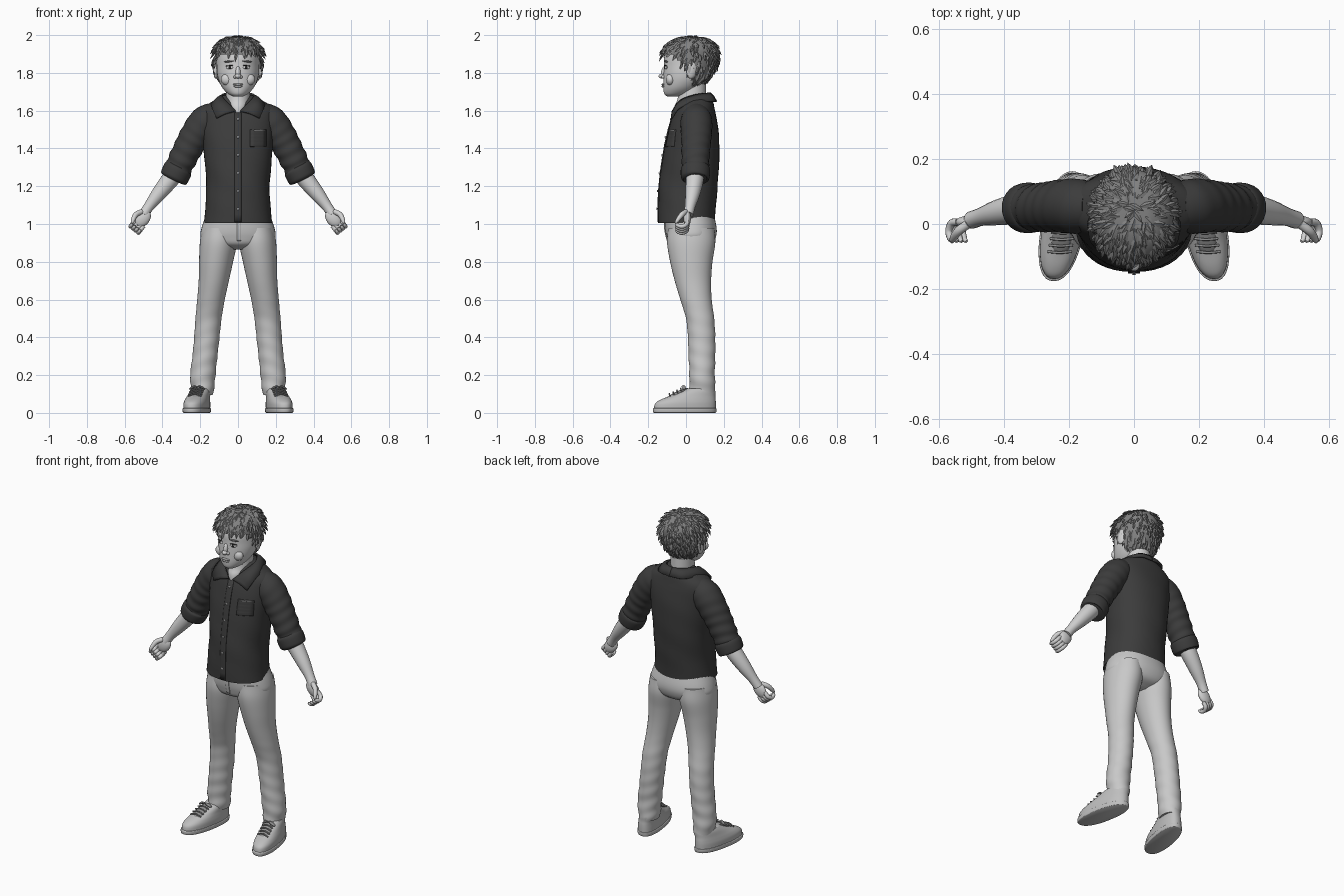
import bpy, bmesh, math, random
from mathutils import Vector, Matrix, Euler

random.seed(4)
if "Cube" in bpy.data.objects:
    bpy.data.objects.remove(bpy.data.objects["Cube"])


def material(name, value):
    mat = bpy.data.materials.new(name)
    mat.use_nodes = True
    mat.diffuse_color = (value, value, value, 1)
    node = next(n for n in mat.node_tree.nodes if n.type == "BSDF_PRINCIPLED")
    node.inputs["Base Color"].default_value = mat.diffuse_color
    node.inputs["Roughness"].default_value = 0.8
    return mat


SKIN = material("pale skin", 0.64)
LIP = material("lip grey", 0.46)
HAIR = material("hair grey", 0.22)
SHIRT = material("dark shirt", 0.045)
PANTS = material("light trousers", 0.58)
SHOE = material("shoe grey", 0.52)
LACE = material("lace grey", 0.28)
WHITE = material("eye white", 0.75)
DARK = material("dark eye", 0.02)


def finish(name, bm, mat, angle=50):
    bmesh.ops.recalc_face_normals(bm, faces=bm.faces)
    mesh = bpy.data.meshes.new(name)
    bm.to_mesh(mesh)
    bm.free()
    mesh.materials.append(mat)
    for poly in mesh.polygons:
        poly.use_smooth = True
    mesh.set_sharp_from_angle(angle=math.radians(angle))
    ob = bpy.data.objects.new(name, mesh)
    bpy.context.collection.objects.link(ob)
    return ob


def spline(rows, steps):
    """Smooth curve through rows of numbers."""
    p = [Vector(r) for r in rows]
    p = [p[0] * 2 - p[1]] + p + [p[-1] * 2 - p[-2]]
    out = []
    for a, b, c, d in zip(p, p[1:], p[2:], p[3:]):
        for i in range(steps):
            t = i / steps
            out.append((b * 2 + (c - a) * t + (a * 2 - b * 5 + c * 4 - d) * t * t
                        + (b * 3 - a - c * 3 + d) * t ** 3) / 2)
    return out + [p[-2]]


def loft(bm, rings):
    loops = [[bm.verts.new(v) for v in ring] for ring in rings]
    for lo, hi in zip(loops, loops[1:]):
        for k in range(len(lo)):
            bm.faces.new((lo[k - 1], lo[k], hi[k], hi[k - 1]))
    bm.faces.new(loops[0])
    bm.faces.new(loops[-1])


def power(v, p):
    return math.copysign(abs(v) ** (2 / p), v)


def stack_mesh(rows, p=2.0, fold=None, shear=0.0, steps=5, seg=40, grow=0.0):
    """Level rings; each row is height, centre x, half width, front y, back y."""
    rings = []
    for z, xc, hw, yf, yb in spline(rows, steps):
        ring = []
        for k in range(seg):
            a = math.tau * k / seg
            g = 1 + (fold(z, a) if fold else 0)
            y = (yf + yb) / 2 + ((yb - yf) / 2 + grow) * power(math.sin(a), p) * g
            x = xc + (hw + grow) * power(math.cos(a), p) * g - shear * y
            ring.append((x, y, z + grow))
        rings.append(ring)
    bm = bmesh.new()
    loft(bm, rings)
    return bm


def stack(name, rows, mat, **options):
    return finish(name, stack_mesh(rows, **options), mat)


def tube(name, rows, mat, ref=(0, 1, 0), fold=None, steps=5, seg=20):
    """Round limb along a path; each row is x, y, z, radius."""
    path = spline(rows, steps)
    rings = []
    for i, row in enumerate(path):
        ahead, behind = path[min(i + 1, len(path) - 1)], path[max(i - 1, 0)]
        along = (ahead.xyz - behind.xyz).normalized()
        side = along.cross(Vector(ref)).normalized()
        up = side.cross(along)
        ring = []
        for k in range(seg):
            a = math.tau * k / seg
            r = row[3] * (1 + (fold(i / len(path), a) if fold else 0))
            ring.append(row.xyz + side * r * math.cos(a) + up * r * math.sin(a))
        rings.append(ring)
    bm = bmesh.new()
    loft(bm, rings)
    return finish(name, bm, mat)


def ball(name, loc, size, mat, rot=(0, 0, 0), seg=20):
    place = Matrix.Translation(loc) @ Euler(rot).to_matrix().to_4x4() @ Matrix.Diagonal((*size, 1))
    bm = bmesh.new()
    bmesh.ops.create_uvsphere(bm, u_segments=seg, v_segments=seg // 2, radius=1, matrix=place)
    return finish(name, bm, mat)


def front_y(rows, x, z, p):
    _, xc, hw, yf, yb = min(spline(rows, 12), key=lambda r: abs(r[0] - z))
    reach = max(0, 1 - abs((x - xc) / hw) ** p) ** (1 / p)
    return (yf + yb) / 2 - (yb - yf) / 2 * reach


def patch(name, rows, x0, x1, z0, z1, mat, p=2.0, off=0.004, n=14):
    """Thin plate that follows the front of a stack."""
    bm = bmesh.new()
    grid = []
    for j in range(n + 1):
        z = z0 + (z1 - z0) * j / n
        xs = [x0 + (x1 - x0) * i / 4 for i in range(5)]
        grid.append([bm.verts.new((x, front_y(rows, x, z, p) - off, z)) for x in xs])
    for lo, hi in zip(grid, grid[1:]):
        for i in range(4):
            bm.faces.new((lo[i], lo[i + 1], hi[i + 1], hi[i]))
    ob = finish(name, bm, mat)
    ob.modifiers.new("thickness", "SOLIDIFY").thickness = 0.006
    return ob


# Shirt body, placket, buttons and pocket
torso = [(1.005, 0, 0.18, -0.148, 0.152), (1.1, 0, 0.172, -0.147, 0.158), (1.2, 0, 0.168, -0.142, 0.168),
         (1.32, 0, 0.176, -0.128, 0.175), (1.45, 0, 0.188, -0.105, 0.175), (1.55, 0, 0.196, -0.078, 0.165),
         (1.61, 0, 0.19, -0.054, 0.152), (1.65, 0, 0.135, -0.03, 0.142), (1.68, 0, 0.08, 0.0, 0.125)]
stack("shirt_body", torso, SHIRT, p=2.2,
      fold=lambda z, a: 0.012 * math.sin(3 * a + 28 * z) * math.sin(9 * z))
patch("button_placket", torso, -0.018, 0.018, 1.01, 1.59, SHIRT, p=2.2)
patch("chest_pocket", torso, 0.065, 0.15, 1.41, 1.5, SHIRT, p=2.2)
patch("pocket_slit", torso, 0.085, 0.14, 1.493, 1.499, LACE, p=2.2, off=0.008)
for i in range(6):
    z = 1.08 + i * 0.095
    ball(f"shirt_button_{i}", (0, front_y(torso, 0, z, 2.2) - 0.007, z), (0.007, 0.003, 0.007), LACE, seg=10)

# Collar leaf, from the front point around to the back of the neck
fold_line = [(0.012, -0.075, 1.6), (0.066, -0.035, 1.655), (0.086, 0.04, 1.685), (0.055, 0.112, 1.695), (0, 0.132, 1.695)]
leaf_edge = [(0.115, -0.08, 1.562), (0.138, -0.042, 1.615), (0.138, 0.045, 1.645), (0.085, 0.147, 1.652), (0, 0.165, 1.65)]
bm = bmesh.new()
strip = [[bm.verts.new(a), bm.verts.new((a + b) / 2 + Vector((0, 0, 0.006))), bm.verts.new(b)]
         for a, b in zip(spline(fold_line, 5), spline(leaf_edge, 5))]
for u, v in zip(strip, strip[1:]):
    for i in range(2):
        bm.faces.new((u[i], u[i + 1], v[i + 1], v[i]))
collar = finish("left_collar", bm, SHIRT)
collar.modifiers.new("thickness", "SOLIDIFY").thickness = 0.01

# Sleeve with gathered folds and rolled cuff
tube("left_sleeve", [(0.12, 0.055, 1.58, 0.07), (0.175, 0.055, 1.54, 0.084), (0.225, 0.055, 1.47, 0.081),
                     (0.265, 0.052, 1.4, 0.076), (0.305, 0.05, 1.32, 0.072), (0.335, 0.048, 1.255, 0.066)],
     SHIRT, steps=9, seg=28, fold=lambda t, a: 0.05 * t * math.sin(46 * t + 2 * math.sin(a)))
tube("left_cuff", [(0.31, 0.05, 1.305, 0.066), (0.318, 0.05, 1.29, 0.077), (0.333, 0.049, 1.258, 0.077),
                   (0.342, 0.048, 1.24, 0.072), (0.344, 0.048, 1.236, 0.055)], SHIRT, seg=28)

# Forearm and curled hand
tube("left_forearm", [(0.31, 0.048, 1.3, 0.048), (0.36, 0.046, 1.235, 0.047), (0.42, 0.035, 1.16, 0.039),
                      (0.47, 0.022, 1.095, 0.028), (0.5, 0.012, 1.05, 0.027)], SKIN)
ball("left_palm", (0.505, 0.006, 1.03), (0.038, 0.02, 0.052), SKIN, (0, -0.67, 0))
across, reach = Vector((0.78, 0, 0.62)), Vector((0.62, 0, -0.78))
for i in range(4):
    knuckle = Vector((0.52, 0.006, 1.006)) + across * 0.018 * (i - 1.5)
    bend = [(0, 0, 0.011), (0.03, 0.003, 0.012), (0.046, 0.026, 0.011), (0.038, 0.05, 0.01), (0.026, 0.06, 0.005)]
    tube(f"left_finger_{i}", [(*(knuckle + reach * d - Vector((0, f, 0))), r) for d, f, r in bend],
         SKIN, ref=across, seg=10)
tube("left_thumb", [(0.51, 0, 1.065, 0.014), (0.54, -0.022, 1.05, 0.014), (0.556, -0.045, 1.02, 0.011),
                    (0.56, -0.055, 1.003, 0.005)], SKIN, seg=12)

# Trousers
hips = [(0.865, 0, 0.06, -0.03, 0.08), (0.89, 0, 0.15, -0.085, 0.135), (0.93, 0, 0.196, -0.103, 0.158),
        (0.98, 0, 0.193, -0.112, 0.162), (1.06, 0, 0.165, -0.115, 0.145)]
stack("trouser_hips", hips, PANTS, p=2.2)
patch("trouser_fly", hips, -0.004, 0.016, 0.91, 1.02, PANTS, p=2.2)
leg = [(0.095, 0.187, 0.054, 0.022, 0.152), (0.13, 0.187, 0.06, 0.018, 0.156), (0.2, 0.186, 0.067, 0.018, 0.152),
       (0.3, 0.175, 0.066, 0.014, 0.155), (0.4, 0.165, 0.067, 0.01, 0.155), (0.5, 0.156, 0.069, 0.0, 0.149),
       (0.6, 0.143, 0.073, -0.03, 0.136), (0.7, 0.128, 0.08, -0.06, 0.133), (0.8, 0.116, 0.09, -0.084, 0.14),
       (0.9, 0.104, 0.098, -0.1, 0.155), (0.98, 0.1, 0.09, -0.095, 0.15)]
stack("left_trouser_leg", leg, PANTS, steps=8,
      fold=lambda z, a: 0.035 * max(0, 1 - z / 0.65) * math.sin(75 * z + 2 * math.sin(a + 1)))

# Shoe, sole, tongue and laces
sole = [(0, 0.217, 0.062, -0.168, 0.155), (0.004, 0.217, 0.066, -0.174, 0.16), (0.022, 0.217, 0.067, -0.175, 0.162),
        (0.026, 0.217, 0.06, -0.165, 0.155)]
upper = [(0.02, 0.217, 0.063, -0.17, 0.158), (0.05, 0.217, 0.063, -0.163, 0.158), (0.07, 0.216, 0.06, -0.135, 0.157),
         (0.09, 0.214, 0.056, -0.085, 0.155), (0.115, 0.21, 0.053, -0.025, 0.155), (0.13, 0.207, 0.049, 0.005, 0.152)]
stack("left_sole", sole, SHOE, p=2.3, shear=0.17)
stack("left_shoe_upper", upper, SHOE, p=2.3, shear=0.17)
ball("left_shoe_tongue", (0.222, -0.045, 0.104), (0.03, 0.062, 0.01), LACE, (0.45, 0, 0.17))
for i in range(5):
    y, z = -0.085 + i * 0.02, 0.097 + i * 0.0095
    x = 0.214 - 0.17 * y
    tube(f"left_lace_{i}", [(x - 0.036, y, z - 0.008, 0.004), (x, y - 0.003, z + 0.004, 0.004),
                            (x + 0.036, y, z - 0.008, 0.004)], LACE, seg=8)
for side in (-1, 1):
    ball(f"left_lace_bow_{side}", (0.217 + side * 0.025, -0.012, 0.135), (0.022, 0.011, 0.006), LACE,
         (0.3, side * 0.5, side * 0.3), seg=10)

# Neck and head
stack("neck", [(1.575, 0, 0.045, -0.066, 0.09), (1.62, 0, 0.058, -0.062, 0.1), (1.66, 0, 0.064, -0.045, 0.105),
               (1.74, 0, 0.064, -0.035, 0.105)], SKIN)
head = [(1.675, 0, 0.026, -0.1, -0.04), (1.69, 0, 0.054, -0.115, 0.02), (1.72, 0, 0.082, -0.12, 0.068),
        (1.76, 0, 0.102, -0.12, 0.108), (1.8, 0, 0.111, -0.119, 0.13), (1.84, 0, 0.113, -0.117, 0.146),
        (1.88, 0, 0.113, -0.116, 0.155), (1.92, 0, 0.108, -0.104, 0.153), (1.955, 0, 0.082, -0.07, 0.128),
        (1.975, 0, 0.045, -0.02, 0.09), (1.979, 0, 0.01, 0.03, 0.05)]
stack("head", head, SKIN)

# Face
ball("nose_bridge", (0, -0.118, 1.805), (0.013, 0.014, 0.034), SKIN, (-0.25, 0, 0))
ball("nose_tip", (0, -0.128, 1.783), (0.016, 0.017, 0.013), SKIN)
ball("upper_lip", (0, -0.121, 1.739), (0.028, 0.008, 0.006), LIP)
ball("lower_lip", (0, -0.12, 1.729), (0.023, 0.009, 0.007), LIP)
ball("left_nostril", (0.015, -0.12, 1.779), (0.01, 0.011, 0.009), SKIN)
ball("left_cheek", (0.056, -0.083, 1.765), (0.035, 0.024, 0.032), SKIN)
ball("left_eye", (0.045, -0.107, 1.829), (0.02, 0.007, 0.009), WHITE, (0, 0, 0.3))
ball("left_iris", (0.044, -0.1125, 1.829), (0.0075, 0.003, 0.008), DARK, (0, 0, 0.3))
ball("left_eyelash", (0.046, -0.109, 1.838), (0.022, 0.007, 0.0025), DARK, (0, 0.08, 0.3))
ball("left_eyebrow", (0.048, -0.107, 1.861), (0.027, 0.006, 0.005), HAIR, (0, 0.1, 0.35))
ball("left_ear", (0.116, 0.03, 1.815), (0.013, 0.027, 0.046), SKIN, (-0.15, 0, 0.25))
ball("left_ear_hollow", (0.126, 0.024, 1.82), (0.004, 0.014, 0.026), LIP, (-0.15, 0, 0.25))


# Hair cap, trimmed along the hairline
def hairline(y):
    if y < 0.0:
        return 1.83 + 0.07 * min(1, -y / 0.07)
    return 1.83 - 0.11 * min(1, y / 0.07)


cap = stack_mesh(head, grow=0.01)
trim = [f for f in cap.faces if f.calc_center_median().z < hairline(f.calc_center_median().y)]
bmesh.ops.delete(cap, geom=trim, context="FACES")
bmesh.ops.recalc_face_normals(cap, faces=cap.faces)
roots = random.choices(cap.faces[:], weights=[f.calc_area() for f in cap.faces], k=480)
crown = Vector((0, 0.05, 1.99))
locks = [(f.calc_center_median(), (f.calc_center_median() - Vector((0, 0.02, 1.84))).normalized()) for f in roots]
finish("hair_cap", cap, HAIR)

# Tapered locks sweeping away from the crown
tufts = bmesh.new()
for root, out in locks:
    flow = root - crown + Vector([random.uniform(-0.04, 0.04) for _ in range(3)])
    flow = (flow - out * flow.dot(out)).normalized()
    side = flow.cross(out)
    size = random.uniform(0.032, 0.052)
    lift = random.uniform(0.1, 0.3)
    rings = []
    for t, width in ((0, 0.5), (0.35, 1), (0.7, 0.7), (1, 0.06)):
        mid = root + flow * size * t + out * size * (lift * t - 0.12 * t * t)
        mid.z = min(mid.z, 1.995)
        w = 0.009 * width
        rings.append([mid + side * w, mid + out * w * 0.55, mid - side * w, mid - out * w * 0.55])
    loft(tufts, rings)
finish("hair_locks", tufts, HAIR, 40)

# Mirror every left part to the right
for ob in [o for o in bpy.data.objects if o.name.startswith("left_")]:
    twin = ob.copy()
    twin.data = ob.data.copy()
    twin.name = ob.name.replace("left_", "right_")
    twin.data.transform(Matrix.Diagonal((-1, 1, 1, 1)))
    twin.data.flip_normals()
    bpy.context.collection.objects.link(twin)
